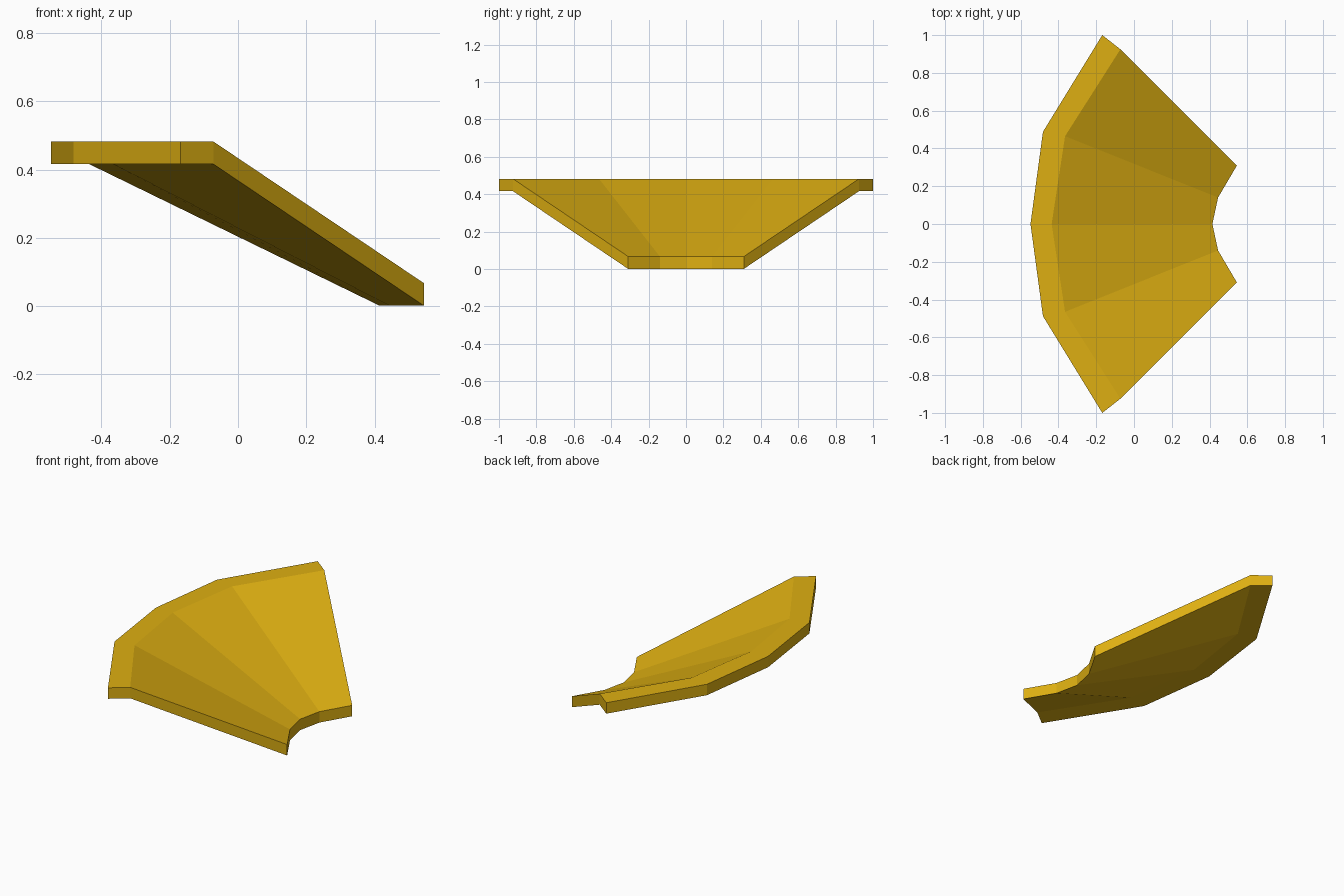
import bpy, bmesh

if "Cube" in bpy.data.objects:
    bpy.data.objects.remove(bpy.data.objects["Cube"])

THICK = 0.066
TOP, LOW = 0.482, 0.067

# Plan points of half the curved panel, from the centre line outwards:
# outer lip edge, fold line, inner edge, each with its top height
outer = [(-0.548, 0.0), (-0.482, 0.488), (-0.168, 1.0)]
fold = [(-0.436, 0.0), (-0.365, 0.465), (-0.072, 0.925)]
inner = [(0.415, 0.0), (0.445, 0.14), (0.545, 0.31)]


def full_row(half, z):
    """Mirror a half row across y = 0."""
    left = [(x, -y, z) for x, y in reversed(half[1:])]
    return left + [(x, y, z) for x, y in half]


rows = [full_row(outer, TOP), full_row(fold, TOP), full_row(inner, LOW)]

# Top surface: flat lip and sloping facets
bm = bmesh.new()
grid = [[bm.verts.new(p) for p in row] for row in rows]
for a, b in zip(grid, grid[1:]):
    for i in range(len(a) - 1):
        bm.faces.new((a[i], b[i], b[i + 1], a[i + 1]))

# Vertical thickness: the extruded copy becomes the underside
result = bmesh.ops.extrude_face_region(bm, geom=bm.faces[:], use_keep_orig=True)
under = [g for g in result["geom"] if isinstance(g, bmesh.types.BMVert)]
bmesh.ops.translate(bm, verts=under, vec=(0, 0, -THICK))
bmesh.ops.recalc_face_normals(bm, faces=bm.faces[:])

mesh = bpy.data.meshes.new("curved_panel")
bm.to_mesh(mesh)
bm.free()
panel = bpy.data.objects.new("curved_panel", mesh)
bpy.context.collection.objects.link(panel)

# Golden yellow
mat = bpy.data.materials.new("golden_yellow")
mat.diffuse_color = (0.73, 0.43, 0.006, 1.0)
mat.use_nodes = True
mat.node_tree.nodes["Principled BSDF"].inputs["Base Color"].default_value = mat.diffuse_color
mesh.materials.append(mat)
